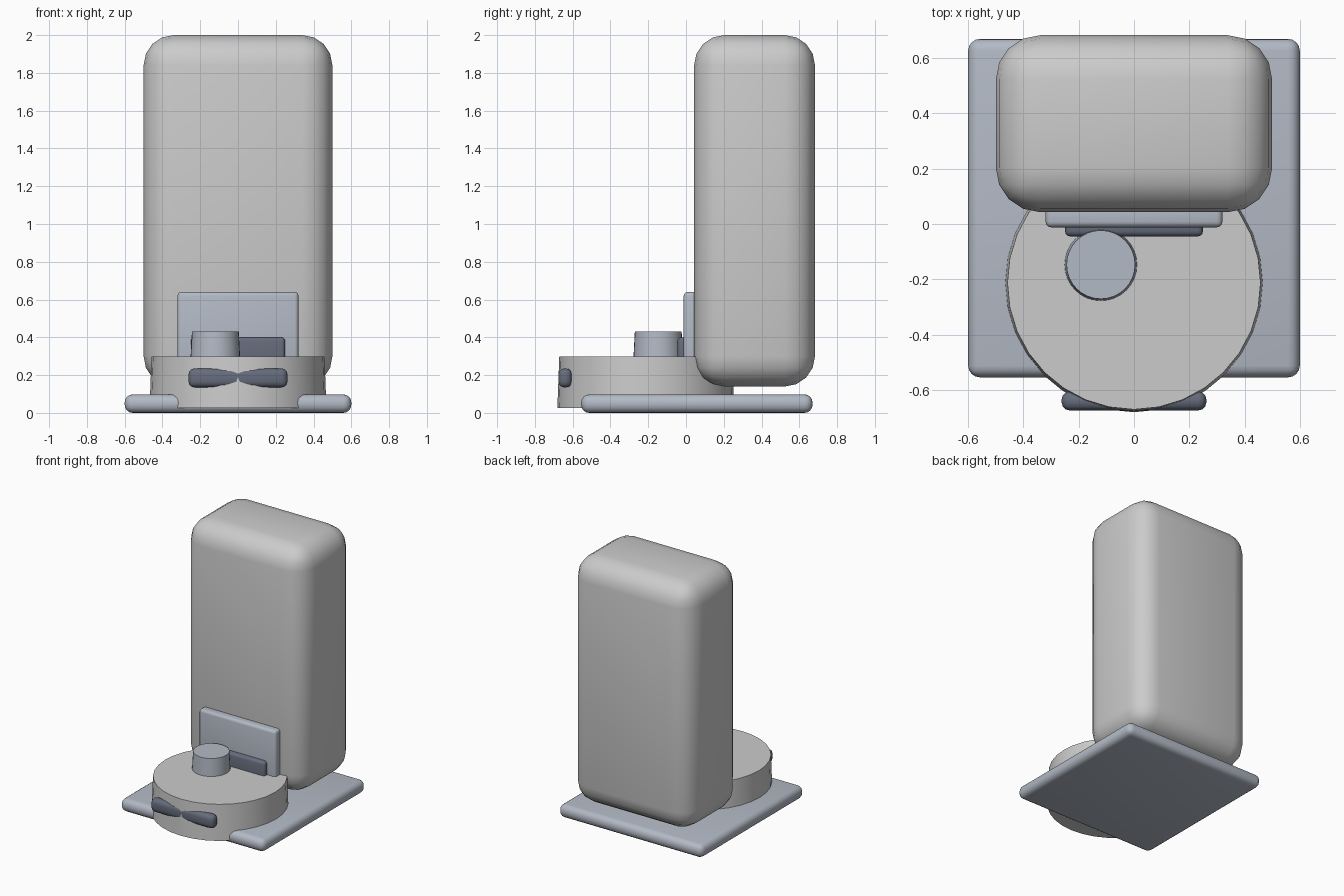
import bpy
import math

if "Cube" in bpy.data.objects:
    bpy.data.objects.remove(bpy.data.objects["Cube"])


def material(name, rgb):
    m = bpy.data.materials.new(name)
    m.diffuse_color = (*rgb, 1)
    m.use_nodes = True
    m.node_tree.nodes["Principled BSDF"].inputs["Base Color"].default_value = m.diffuse_color
    return m


mid = material("mid_grey", (0.45, 0.49, 0.56))
dark = material("dark_slate", (0.13, 0.15, 0.2))


def rounded_box(name, x, y, z, radius, segments=4, mat=None):
    """Box given by (min, max) per axis, with rounded edges."""
    bpy.ops.mesh.primitive_cube_add(size=1, location=[(a + b) / 2 for a, b in (x, y, z)])
    ob = bpy.context.object
    ob.name = name
    ob.scale = [b - a for a, b in (x, y, z)]
    bpy.ops.object.transform_apply(location=False, rotation=False, scale=True)
    bevel = ob.modifiers.new("Bevel", 'BEVEL')
    bevel.width = radius
    bevel.segments = segments
    bpy.ops.object.modifier_apply(modifier="Bevel")
    bpy.ops.object.shade_smooth_by_angle(angle=math.radians(40))
    if mat:
        ob.data.materials.append(mat)
    return ob


def drum(name, centre, z, r_bottom, r_top, sides=32, mat=None):
    """Slightly tapered upright cylinder."""
    bpy.ops.mesh.primitive_cone_add(
        vertices=sides, radius1=r_bottom, radius2=r_top, depth=z[1] - z[0],
        location=(centre[0], centre[1], (z[0] + z[1]) / 2))
    ob = bpy.context.object
    ob.name = name
    bpy.ops.object.shade_smooth_by_angle(angle=math.radians(30))
    if mat:
        ob.data.materials.append(mat)
    return ob


# Dock: floor plate and tall rounded tower
rounded_box("dock_base_plate", (-0.6, 0.6), (-0.555, 0.67), (0.0, 0.098), 0.043, mat=mid)
rounded_box("dock_tower", (-0.5, 0.5), (0.043, 0.683), (0.14, 2.0), 0.16)

# Dock front: panel and dark slot
rounded_box("dock_front_panel", (-0.32, 0.32), (-0.012, 0.075), (0.14, 0.64), 0.02, 3, mid)
rounded_box("dock_slot", (-0.25, 0.25), (-0.045, 0.03), (0.2, 0.4), 0.02, 3, dark)

# Round cleaner: body, sensor turret, front bumper strip
drum("cleaner_body", (0, -0.213), (0.027, 0.298), 0.468, 0.458)
drum("sensor_turret", (-0.12, -0.147), (0.295, 0.43), 0.131, 0.124, mat=mid)
rounded_box("bumper_strip", (-0.262, 0.262), (-0.675, -0.605), (0.135, 0.235), 0.03, 3, dark)
